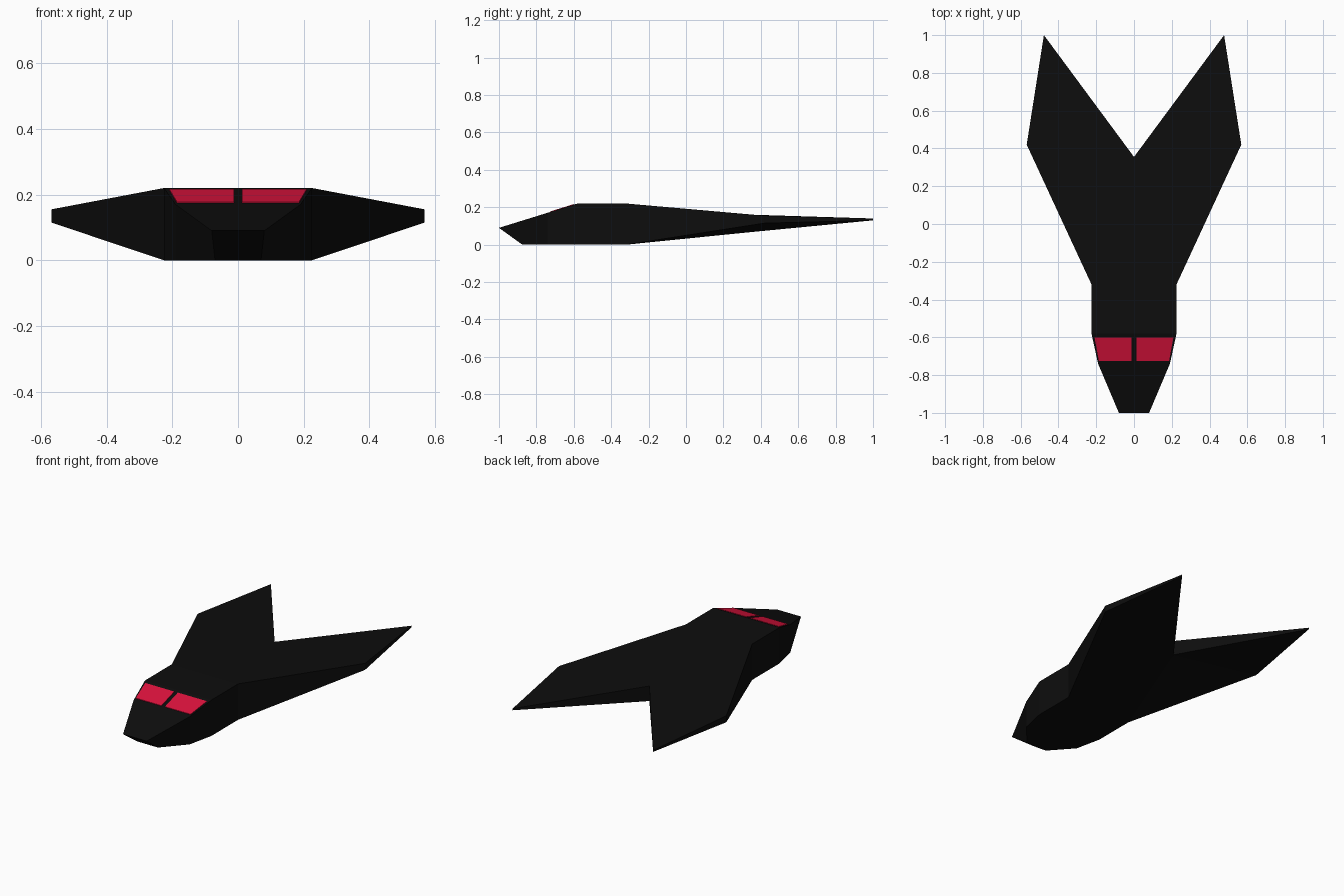
import bpy
import bmesh

cube = bpy.data.objects.get("Cube")
if cube:
    bpy.data.objects.remove(cube, do_unlink=True)


def material(name, rgb):
    mat = bpy.data.materials.new(name)
    mat.use_nodes = True
    mat.diffuse_color = (*rgb, 1)
    bsdf = next(n for n in mat.node_tree.nodes if n.type == 'BSDF_PRINCIPLED')
    bsdf.inputs["Base Color"].default_value = (*rgb, 1)
    return mat


def mirrored_object(name, faces, mat):
    """Build the faces of the left half and their mirror, welded at the middle."""
    bm = bmesh.new()
    for side in (1, -1):
        for face in faces:
            bm.faces.new([bm.verts.new((side * x, y, z)) for x, y, z in face])
    bmesh.ops.remove_doubles(bm, verts=bm.verts, dist=0.0005)
    bmesh.ops.recalc_face_normals(bm, faces=bm.faces)
    mesh = bpy.data.meshes.new(name)
    bm.to_mesh(mesh)
    bm.free()
    mesh.materials.append(mat)
    obj = bpy.data.objects.new(name, mesh)
    bpy.context.collection.objects.link(obj)
    return obj


black = material("hull black", (0.004, 0.004, 0.004))
red = material("window red", (0.7, 0.006, 0.045))

# Half outline of the hull: nose, cheek, brow, shoulder, wing corner, wing tip, notch
top = [(0.08, -1.0, 0.09), (0.19, -0.74, 0.17), (0.225, -0.58, 0.22),
       (0.225, -0.32, 0.22), (0.568, 0.42, 0.155), (0.477, 1.0, 0.14),
       (0, 0.355, 0.16)]
bottom = [(0.07, -0.875, 0), (0.19, -0.74, 0), (0.225, -0.58, 0),
          (0.225, -0.32, 0), (0.568, 0.42, 0.115), (0.477, 1.0, 0.13),
          (0, 0.355, 0.068)]


def middle(point):
    return (0, point[1], point[2])


# Upper and lower skins
hull_faces = []
for nose, cheek, brow, shoulder, corner, tip, notch in (top, bottom):
    hull_faces += [
        [middle(nose), nose, cheek, brow, middle(brow)],
        [middle(brow), brow, shoulder, middle(shoulder)],
        [middle(shoulder), shoulder, notch],
        [shoulder, corner, notch],
        [corner, tip, notch],
    ]
# Side walls and blunt nose
for i in range(len(top) - 1):
    hull_faces.append([top[i], top[i + 1], bottom[i + 1], bottom[i]])
hull_faces.append([middle(top[0]), top[0], bottom[0], middle(bottom[0])])
mirrored_object("hull", hull_faces, black)


# Cockpit windows: thin plates lying on the sloping nose
def on_nose(x, y, lift):
    return (x, y, 0.22 + (y + 0.58) * 0.13 / 0.42 + lift)


corners = [(0.012, -0.725), (0.186, -0.725), (0.209, -0.60), (0.012, -0.60)]
upper = [on_nose(x, y, 0.003) for x, y in corners]
lower = [on_nose(x, y, -0.002) for x, y in corners]
window_faces = [upper, lower]
for i in range(4):
    j = (i + 1) % 4
    window_faces.append([upper[i], upper[j], lower[j], lower[i]])
mirrored_object("cockpit_windows", window_faces, red)
